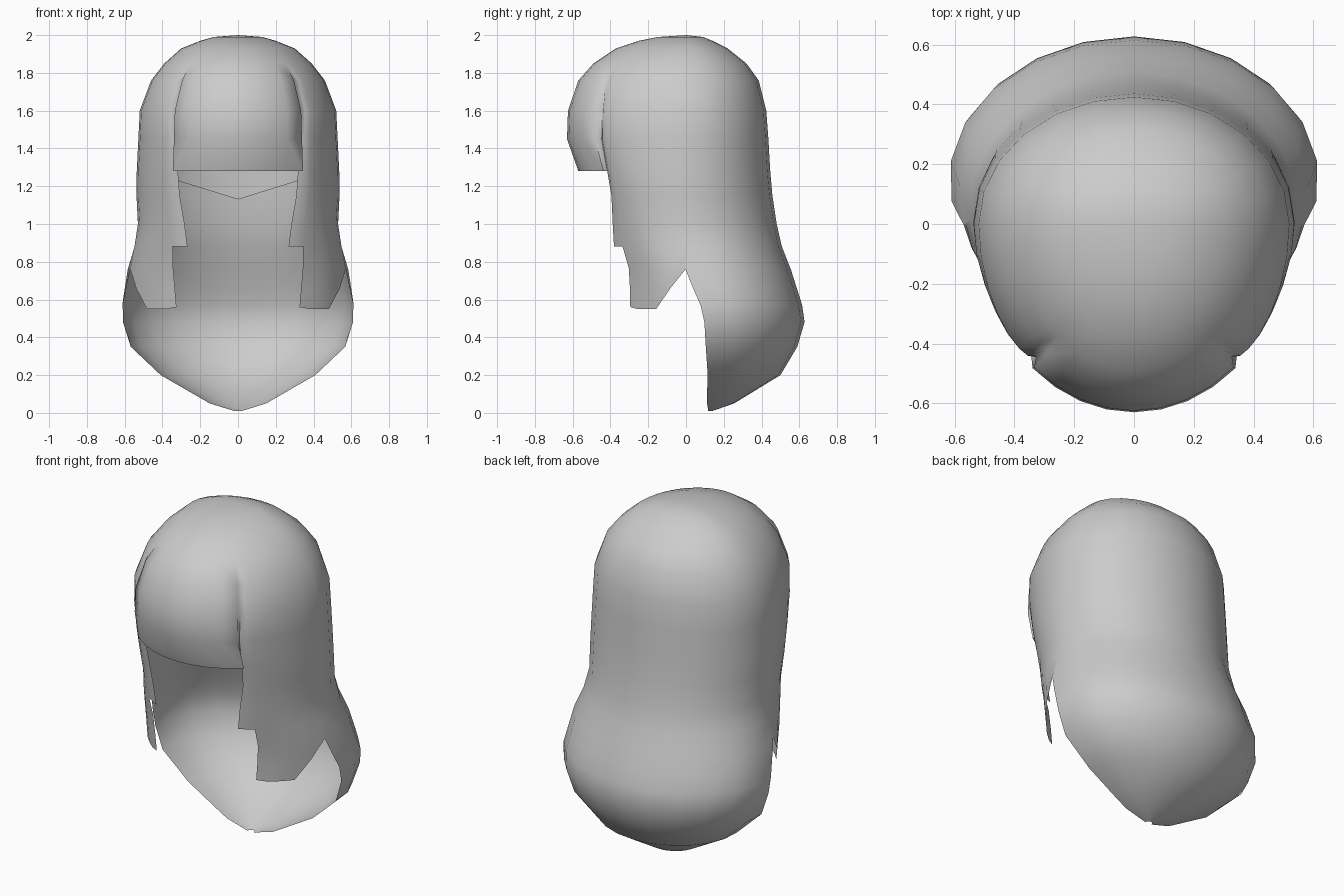
import bpy, bmesh, math
from mathutils import Vector

if "Cube" in bpy.data.objects:
    bpy.data.objects.remove(bpy.data.objects["Cube"])

hair = bpy.data.materials.new("hair grey")
hair.diffuse_color = (0.6, 0.6, 0.6, 1)
hair.use_nodes = True
hair.node_tree.nodes["Principled BSDF"].inputs["Base Color"].default_value = hair.diffuse_color


def curve(points, z):
    """Linear interpolation in a (height, value) profile listed downwards."""
    if z >= points[0][0]:
        return points[0][1]
    for (za, va), (zb, vb) in zip(points, points[1:]):
        if z >= zb:
            return vb + (va - vb) * (z - zb) / (za - zb)
    return points[-1][1]


# Profiles by height
WIDTH = [(2, 0), (1.99, .13), (1.97, .2), (1.93, .3), (1.85, .39), (1.76, .46), (1.6, .52),
         (1.4, .53), (1.2, .54), (1, .53), (.88, .55), (.76, .585), (.57, .618), (.48, .612),
         (.35, .57), (.2, .41), (.05, .15), (.01, .02)]
BACK = [(2, 0), (1.99, .09), (1.97, .14), (1.93, .22), (1.85, .32), (1.76, .385), (1.6, .425),
        (1.4, .44), (1, .46), (.76, .455), (.57, .465), (.48, .48), (.35, .445), (.2, .36),
        (.05, .13), (.01, .02)]
CENTRE = [(1.2, 0), (1, .02), (.88, .05), (.76, .1), (.57, .15), (.2, .14), (.01, .12)]
SEAM = [(1, 90), (.88, 85), (.76, 77), (.6, 80), (.48, 84), (.2, 86), (.01, 84)]
FRINGE = [(2, 0), (1.99, .15), (1.97, .25), (1.93, .37), (1.85, .49), (1.76, .57), (1.6, .625),
          (1.45, .63), (1.28, .57)]
LOCK = FRINGE[:5] + [(1.76, .55), (1.6, .57), (1.4, .56), (1.2, .49), (.88, .44), (.75, .39), (.5, .385)]
LOCK_WIDTH = WIDTH[:10] + [(.88, .535), (.76, .53), (.55, .5)]
LOCK_EDGE = [(1.85, 40), (1.6, 39), (1.4, 37), (1.2, 36), (.88, 30)]
# Forward fullness of the lock, by height and (negated) position across it
FULL = [(1.85, 0), (1.6, .1), (1.2, .08), (.88, 0)]
ACROSS = [(0, 0), (-.085, .6), (-.17, .85), (-.3, 1), (-.6, 1), (-1, 1)]

TOP = [2, 1.99, 1.97, 1.93, 1.85, 1.76, 1.6, 1.45, 1.28]
MIDDLE = [1.15, 1, .88]
BOTTOM = [.76, .66, .57, .48, .35, .2, .1, .05, .01]


def ring(w, d, cy, deg):
    a = math.radians(deg)
    return Vector((w * math.sin(a), cy - d * math.cos(a), 0))


def back_point(z, u, grow=1.0):
    s = curve(SEAM, z)
    p = ring(curve(WIDTH, z) * grow, curve(BACK, z) * grow, curve(CENTRE, z), s + (180 - s) * u)
    p.z = z
    return p


def fringe_point(z, u):
    p = ring(curve(WIDTH, z), curve(FRINGE, z), 0, 40 * u)
    p.z = z
    return p


def lock_point(z, u):
    e = curve(LOCK_EDGE, z)
    w = curve(LOCK_WIDTH, z)
    d = curve(LOCK, z) * (1 + curve(FULL, z) * curve(ACROSS, -u))
    p = ring(w, d, 0, e + (90 - e) * u)
    # Ease the rear of the lock onto the back hair
    p += (back_point(max(z, .76), 0) - ring(w, d, 0, 90)) * u * u
    p.z = z
    return p


def sheet(bm, columns):
    """Skin neighbouring columns; a shorter column ends the panel early."""
    cols = [[bm.verts.new(p) for p in c] for c in columns]
    for a, b in zip(cols, cols[1:]):
        for i in range(min(len(a), len(b)) - 1):
            quad = (a[i], a[i + 1], b[i + 1], b[i])
            # Leave out faces that would collapse where the columns coincide
            if max((a[i].co - b[i].co).length, (a[i + 1].co - b[i + 1].co).length) > .001:
                bm.faces.new(quad)


def finish(name, bm, angle):
    bmesh.ops.remove_doubles(bm, verts=bm.verts, dist=.0005)
    bmesh.ops.dissolve_degenerate(bm, edges=bm.edges, dist=.0001)
    me = bpy.data.meshes.new(name)
    bm.to_mesh(me)
    bm.free()
    ob = bpy.data.objects.new(name, me)
    bpy.context.collection.objects.link(ob)
    me.materials.append(hair)
    mod = ob.modifiers.new("mirror", 'MIRROR')
    mod.use_clip = True
    mod.merge_threshold = .002
    bpy.ops.object.select_all(action='DESELECT')
    ob.select_set(True)
    bpy.context.view_layer.objects.active = ob
    bpy.ops.object.shade_smooth_by_angle(angle=math.radians(angle))


# Outer hair: fringe folded back onto the side locks, and long back hair
bm = bmesh.new()
fringe = [[fringe_point(z, u) for z in TOP] for u in (0, .25, .5, .75, 1)]
fringe.append([lock_point(z, 0) for z in TOP])
sheet(bm, fringe)

LOCK_ENDS = [(0, None), (.085, None), (.17, .56), (.3, .55), (.45, .55), (.6, .55), (.8, .66), (1, .76)]
columns = []
for u, end in LOCK_ENDS:
    col = [lock_point(z, u) for z in TOP + MIDDLE]
    if end:
        foot = lock_point(end, u)
        if u == 1:
            col += [col[-1].lerp(foot, t) for t in (.35, .7, 1)]
        else:
            col += [lock_point(.88 + (end - .88) * t, u) for t in (.35, .7, 1)]
    columns.append(col)
sheet(bm, columns)

sheet(bm, [[back_point(z, i / 6) for z in TOP + MIDDLE + BOTTOM] for i in range(7)])
finish("hair_shell", bm, 80)

# Inner lining behind the head, ending in a shallow point at the nape
bm = bmesh.new()
columns = []
for i in range(7):
    u = i / 6
    end = 1.13 + .3 * abs(back_point(1.2, u).x)
    zs = TOP[2:8] + [end]
    columns.append([back_point(z, u, .97) for z in zs])
sheet(bm, columns)
finish("inner_lining", bm, 70)
